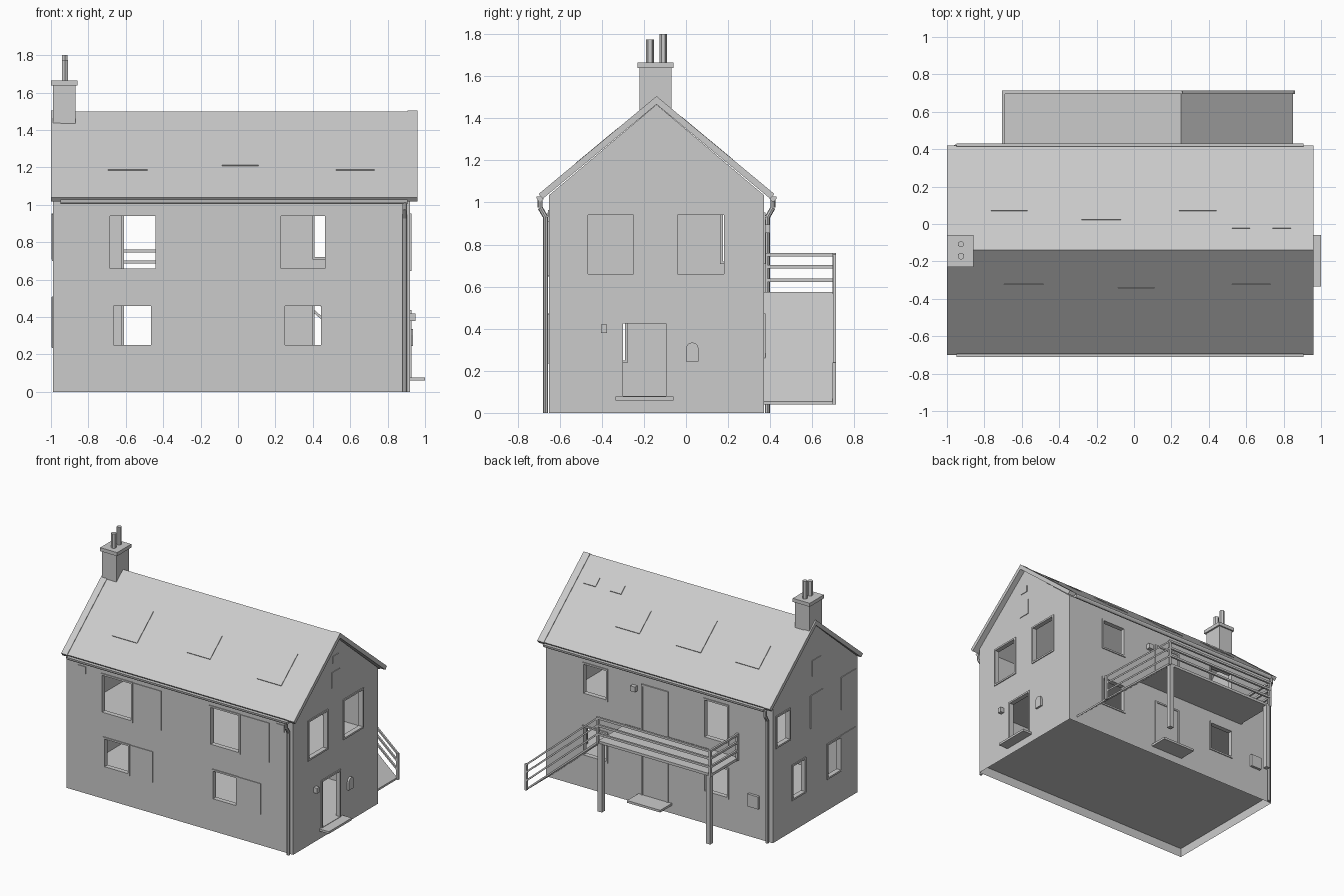
import bpy, bmesh, math
from mathutils import Vector

if "Cube" in bpy.data.objects:
    bpy.data.objects.remove(bpy.data.objects["Cube"])

GREY = bpy.data.materials.new("plain grey")
GREY.diffuse_color = (0.6, 0.6, 0.6, 1)
GREY.use_nodes = True
GREY.node_tree.nodes["Principled BSDF"].inputs["Base Color"].default_value = GREY.diffuse_color
X0, X1, Y0, Y1 = -0.99, 0.92, -0.65, 0.37    # outer wall planes
MID, EAVE = -0.14, 1.035


def finish(name, bm, recalc=True):
    if recalc:
        bmesh.ops.recalc_face_normals(bm, faces=bm.faces[:])
    me = bpy.data.meshes.new(name)
    bm.to_mesh(me)
    bm.free()
    me.materials.append(GREY)
    ob = bpy.data.objects.new(name, me)
    bpy.context.collection.objects.link(ob)
    return ob


def boxes(name, *specs):
    """Each spec is x0, x1, y0, y1, z0, z1."""
    bm = bmesh.new()
    for s in specs:
        vs = bmesh.ops.create_cube(bm, size=1)["verts"]
        for v in vs:
            v.co = [s[2 * i] if v.co[i] < 0 else s[2 * i + 1] for i in range(3)]
    return finish(name, bm)


def prism(name, pts, a0, a1, axis="x"):
    """Extrude a profile: (y, z) along x or (x, z) along y."""
    bm = bmesh.new()
    put = (lambda p, a: (a, p[0], p[1])) if axis == "x" else (lambda p, a: (p[0], a, p[1]))
    lo = [bm.verts.new(put(p, a0)) for p in pts]
    hi = [bm.verts.new(put(p, a1)) for p in pts]
    bm.faces.new(lo)
    bm.faces.new(hi)
    for i in range(len(pts)):
        j = (i + 1) % len(pts)
        bm.faces.new((lo[i], lo[j], hi[j], hi[i]))
    return finish(name, bm)


def tube(name, path, r, sides=8):
    bm = bmesh.new()
    for p, q in zip(path, path[1:]):
        p, q = Vector(p), Vector(q)
        m = (q - p).to_track_quat("Z", "Y").to_matrix().to_4x4()
        m.translation = (p + q) / 2
        bmesh.ops.create_cone(bm, cap_ends=True, segments=sides, radius1=r, radius2=r,
                              depth=(q - p).length, matrix=m)
    return finish(name, bm)


def on(wall, u0, u1, z0, z1, d0, d1):
    """Box spec on a wall; d is the distance out from the wall plane."""
    return {"front": (u0, u1, Y0 - d1, Y0 - d0, z0, z1),
            "back": (u0, u1, Y1 + d0, Y1 + d1, z0, z1),
            "left": (X0 - d1, X0 - d0, u0, u1, z0, z1),
            "right": (X1 + d0, X1 + d1, u0, u1, z0, z1)}[wall]


# openings per wall: u0, u1, z0, z1
holes = {
    "front": [(-.685, -.44, .66, .94), (.23, .465, .66, .94),
              (-.665, -.465, .25, .46), (.25, .445, .25, .46)],
    "back": [(.41, .60, .72, .94), (-.61, -.42, .66, .94), (-.61, -.42, .25, .46), (.41, .60, .25, .46)],
    "right": [(-.465, -.25, .66, .94), (-.04, .18, .66, .94), (-.30, -.095, .08, .425)],
    "left": [(.175, .325, .72, .94), (-.01, .13, .25, .495), (-.44, -.29, .25, .495)],
}

# wall shell with cut openings and gables
bm = bmesh.new()
out = {"front": Vector((0, -1, 0)), "back": Vector((0, 1, 0)),
       "left": Vector((-1, 0, 0)), "right": Vector((1, 0, 0))}
for wall, hs in holes.items():
    ends = (X0, X1) if wall in ("front", "back") else (Y0, Y1)
    us = sorted({*ends, *(h[0] for h in hs), *(h[1] for h in hs)})
    zs = sorted({0, EAVE, *(h[2] for h in hs), *(h[3] for h in hs)})
    point = lambda u, z: on(wall, u, u, z, z, 0, 0)[::2]
    polys = []
    for a, b in zip(us, us[1:]):
        for c, d in zip(zs, zs[1:]):
            m, n = (a + b) / 2, (c + d) / 2
            if not any(h[0] < m < h[1] and h[2] < n < h[3] for h in hs):
                polys.append([(a, c), (b, c), (b, d), (a, d)])
    if wall in ("left", "right"):
        polys.append([(Y0, EAVE), (Y1, EAVE), (MID, 1.465)])
    for poly in polys:
        f = bm.faces.new([bm.verts.new(point(*p)) for p in poly])
        f.normal_update()
        if f.normal.dot(out[wall]) < 0:
            f.normal_flip()
bmesh.ops.remove_doubles(bm, verts=bm.verts[:], dist=0.0005)
finish("walls", bm, recalc=False)

# floors
boxes("ground_floor", (X0, X1, Y0, Y1, .07, .08))
boxes("upper_floor", (X0, X1, Y0, Y1, .54, .55))

# frames around each opening
for wall, hs in holes.items():
    for i, (a, b, c, d) in enumerate(hs):
        t = .013
        boxes(f"{wall}_frame_{i + 1}",
              on(wall, a - t, a, c - t, d + t, -.03, .007), on(wall, b, b + t, c - t, d + t, -.03, .007),
              on(wall, a, b, c - t, c, -.03, .007), on(wall, a, b, d, d + t, -.03, .007))

# blank panels beside the front and left windows, and small wall plates
plates = {
    "front": [(-.44, -.19, .65, .95), (.465, .72, .65, .95), (-.465, -.26, .235, .47),
              (.445, .65, .235, .47), (-.895, -.825, .91, .965), (.78, .845, .91, .965)],
    "right": [(-.18, -.11, 1.28, 1.33), (-.19, -.095, 1.09, 1.21)],
    "left": [(-.23, -.08, .70, .95), (-.63, -.45, .70, .95), (-.62, -.44, .235, .51),
             (-.21, -.10, 1.09, 1.21)],
}
for wall, ps in plates.items():
    for i, p in enumerate(ps):
        boxes(f"{wall}_plate_{i + 1}", on(wall, *p, 0, .005))

# back doors: frame with a set-back panel
for name, z0, z1 in (("upper", .57, .92), ("lower", .075, .45)):
    boxes(name + "_back_door", on("back", -.10, .10, z0, z1 - .013, 0, .003),
          on("back", -.113, -.10, z0, z1, 0, .009), on("back", .10, .113, z0, z1, 0, .009),
          on("back", -.10, .10, z1 - .013, z1, 0, .009))

# doorsteps, lamps, meter box, arched vent
boxes("side_doorstep", on("right", -.335, -.06, .06, .077, 0, .08))
boxes("back_doorstep", on("back", -.14, .14, .06, .077, 0, .14))
boxes("side_lamp", on("right", -.405, -.375, .38, .42, 0, .03))
boxes("back_lamp", on("back", .15, .19, .855, .895, 0, .03))
boxes("meter_box", on("back", -.88, -.79, .235, .33, 0, .02))
arch = [(0, .245), (.06, .245)] + [(.03 + .03 * math.cos(a * math.pi / 6), .305 + .03 * math.sin(a * math.pi / 6))
                                  for a in range(7)]
prism("arched_vent", arch, X1, X1 + .015)


# roof slab and raised gable edges
def chevron(name, x0, x1, ridge, half, thick):
    e = ridge - .83 * half
    prism(name, [(MID - half, e), (MID, ridge), (MID + half, e),
                 (MID + half - .64 * thick, e - .77 * thick), (MID, ridge - 1.3 * thick),
                 (MID - half + .64 * thick, e - .77 * thick)], x0, x1)


chevron("roof", -.95, .905, 1.50, .555, .026)
chevron("left_gable_edge", -1.0, -.95, 1.505, .56, .03)
chevron("right_gable_edge", .905, .96, 1.505, .56, .03)


# roof windows lying flush on the slopes
def skylight(name, x0, x1, y0, y1):
    s = 1 if y0 + y1 > 2 * MID else -1
    z = lambda y: 1.50 - .83 * abs(y - MID)
    prism(name, [(y0, z(y0) - .002), (y1, z(y1) - .002),
                 (y1 + s * .003, z(y1) + .004), (y0 + s * .003, z(y0) + .004)], x0, x1)


for i, s in enumerate([(-.695, -.485, -.52, -.32), (-.085, .11, -.49, -.34), (.525, .73, -.52, -.32),
                       (-.765, -.57, .07, .215), (-.28, -.07, .02, .22), (.24, .44, .07, .215),
                       (.525, .62, -.025, .03), (.74, .84, -.025, .03)]):
    skylight(f"skylight_{i + 1}", *s)

# half-round gutters and downpipes, mirrored about the ridge
for name, s, px in (("front", -1, .892), ("back", 1, -.955)):
    c = MID + s * .553
    prism(name + "_gutter", [(c + .018 * math.cos(a * math.pi / 6), 1.028 - .024 * math.sin(a * math.pi / 6))
                             for a in range(7)], -.95, .905)
    tube(name + "_downpipe", [(px, c, 1.015), (px, c, .975), (px, MID + s * .527, .93),
                              (px, MID + s * .527, 0)], .012)

# chimney
boxes("chimney_stack", (-.99, -.87, -.22, -.07, 1.36, 1.645))
boxes("chimney_cap", (-1.0, -.857, -.23, -.06, 1.638, 1.665))
tube("front_chimney_pot", [(-.925, -.172, 1.66), (-.925, -.172, 1.775)], .019, 6)
tube("back_chimney_pot", [(-.925, -.108, 1.66), (-.925, -.108, 1.80)], .017, 6)

# balcony deck, ramp and legs
boxes("balcony_deck", (-.70, .25, Y1, .70, .555, .575))
prism("ramp", [(.25, .575), (.85, .055), (.85, .04), (.25, .555)], Y1, .70, "y")
for name, x in (("left", -.68), ("right", .232)):
    boxes(name + "_balcony_leg", (x - .018, x + .018, .67, .706, .04, .56))

# railing: three bars along the deck, the left end and the ramp
for i, z in enumerate((.63, .695, .752)):
    h = .008
    boxes(f"deck_rail_{i + 1}", (-.705, .25, .698, .713, z - h, z + h), (-.705, -.69, Y1, .698, z - h, z + h))
    prism(f"ramp_rail_{i + 1}", [(.25, z - h), (.25, z + h), (.86, z + h - .525), (.86, z - h - .525)],
          .698, .713, "y")
boxes("rail_posts", (-.705, -.688, .695, .712, .555, .76), (.242, .259, .695, .712, .555, .76),
      (.845, .862, .695, .712, .04, .24), (-.705, -.688, Y1, Y1 + .017, .555, .76))
